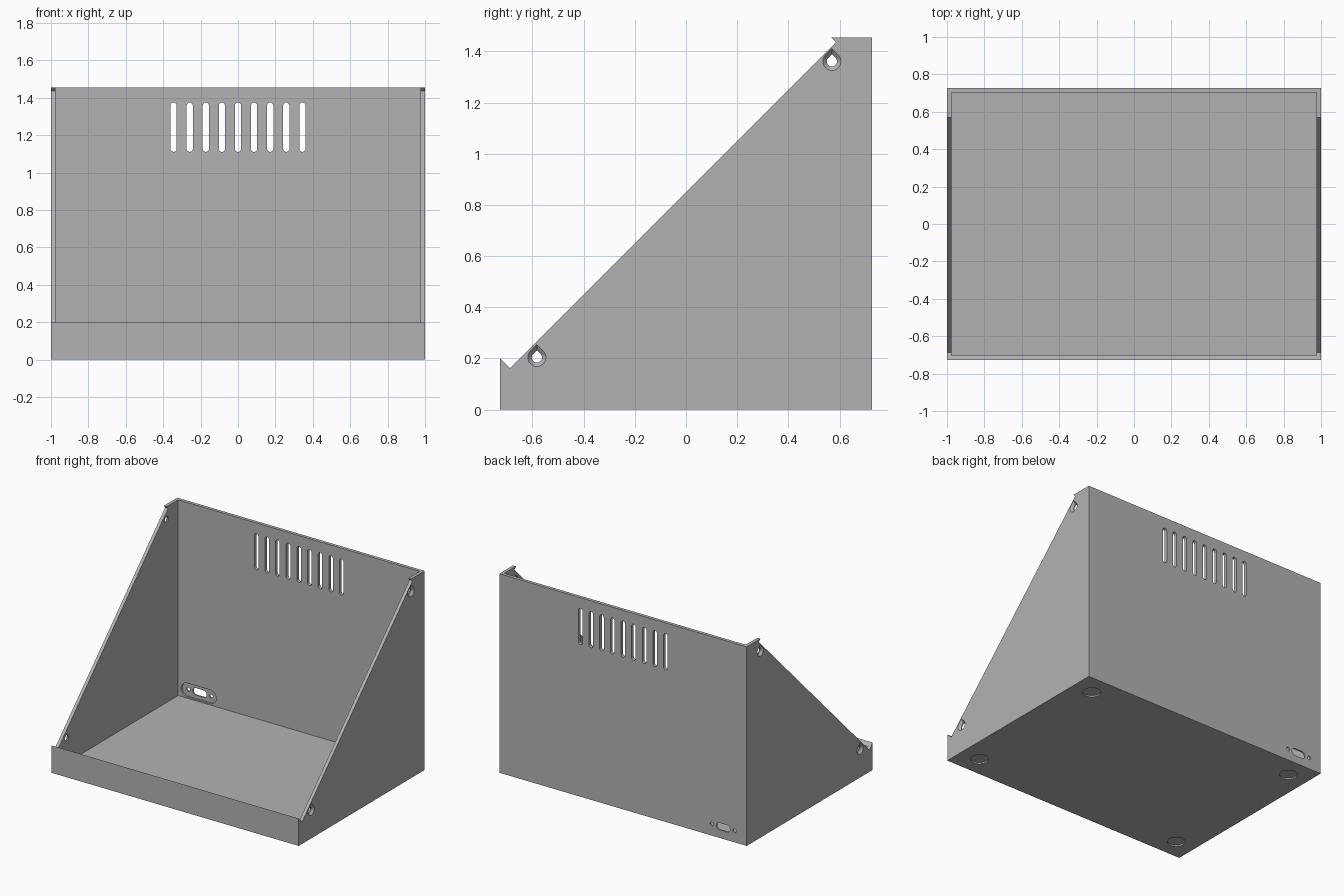
import bpy, bmesh, math

if "Cube" in bpy.data.objects:
    bpy.data.objects.remove(bpy.data.objects["Cube"])

W, D, H = 1.0, 0.727, 1.454      # half width, half depth, height
T = 0.024                        # wall thickness


def loft(name, ring_a, ring_b):
    """Closed solid between two matching rings of 3D points."""
    bm = bmesh.new()
    a = [bm.verts.new(p) for p in ring_a]
    b = [bm.verts.new(p) for p in ring_b]
    bm.faces.new(a)
    bm.faces.new(b)
    n = len(a)
    for i in range(n):
        j = (i + 1) % n
        bm.faces.new((a[i], a[j], b[j], b[i]))
    bmesh.ops.recalc_face_normals(bm, faces=bm.faces)
    mesh = bpy.data.meshes.new(name)
    bm.to_mesh(mesh)
    bm.free()
    obj = bpy.data.objects.new(name, mesh)
    bpy.context.collection.objects.link(obj)
    return obj


def pill(cx, cz, half_w, half_h, n=12):
    """Rounded slot outline, long in either direction; a circle when equal."""
    r = min(half_w, half_h)
    pts = []
    for k in range(4):
        sx = 1 if k in (0, 3) else -1
        sz = 1 if k in (0, 1) else -1
        for i in range(n // 2 + 1):
            t = (k + i / (n // 2)) * math.pi / 2
            p = (cx + sx * (half_w - r) + r * math.cos(t),
                 cz + sz * (half_h - r) + r * math.sin(t))
            if not pts or math.dist(p, pts[-1]) > 1e-5:
                pts.append(p)
    if math.dist(pts[0], pts[-1]) < 1e-5:
        pts.pop()
    return pts


def teardrop(cy, cz, r, n=24):
    """Circle with a 45 degree pointed top."""
    pts = [(cy, cz + r * math.sqrt(2))]
    for i in range(n + 1):
        t = math.radians(135 + 270 * i / n)
        pts.append((cy + r * math.cos(t), cz + r * math.sin(t)))
    return pts


def cut(body, cutter):
    mod = body.modifiers.new("cut", 'BOOLEAN')
    mod.operation, mod.solver, mod.object = 'DIFFERENCE', 'EXACT', cutter
    bpy.context.view_layer.objects.active = body
    bpy.ops.object.modifier_apply(modifier=mod.name)
    bpy.data.objects.remove(cutter)


def cut_y(body, outline, y0, y1):
    cut(body, loft("cutter", [(x, y0, z) for x, z in outline],
                   [(x, y1, z) for x, z in outline]))


# Case: slanted side profile, hollowed from above
profile = [(-D, 0), (D, 0), (D, H), (0.569, H), (0.587, 1.436),
           (-0.688, 0.161), (-D, 0.2)]
case = loft("case", [(-W, y, z) for y, z in profile],
            [(W, y, z) for y, z in profile])
inner = [(-W + T, -D + T), (W - T, -D + T), (W - T, D - T), (-W + T, D - T)]
cut(case, loft("cavity", [(x, y, T) for x, y in inner],
               [(x, y, 2) for x, y in inner]))

# Vent slots in the back wall
for i in range(-4, 5):
    cut_y(case, pill(i * 0.086, 1.243, 0.0165, 0.132), D - 0.1, D + 0.1)

# Socket: inner recess, opening and two screw holes
SX, SZ = -0.81, 0.084
cut_y(case, pill(SX, SZ, 0.142, 0.05), D - 0.1, D - 0.012)
cut_y(case, pill(SX, SZ, 0.056, 0.026), D - 0.1, D + 0.1)
for s in (-1, 1):
    cut_y(case, pill(SX + s * 0.092, SZ, 0.014, 0.014), D - 0.1, D + 0.1)

# Countersunk teardrop screw holes in both sides
for s in (-1, 1):
    for cy, cz in ((-0.583, 0.204), (0.57, 1.361)):
        small, big = teardrop(cy, cz, 0.02), teardrop(cy, cz, 0.0355)
        cut(case, loft("hole", [(s * 0.9, y, z) for y, z in small],
                       [(s * 1.1, y, z) for y, z in small]))
        wide = teardrop(cy, cz, 0.0365)
        cut(case, loft("sink", [(s * (W - 0.016), y, z) for y, z in small],
                       [(s * (W + 0.001), y, z) for y, z in wide]))

# Round foot recesses underneath
for sx in (-1, 1):
    for sy in (-1, 1):
        ring = pill(sx * 0.848, sy * 0.577, 0.06, 0.06, 16)
        cut(case, loft("foot", [(x, y, -0.1) for x, y in ring],
                       [(x, y, 0.01) for x, y in ring]))

# Single plain grey
grey = bpy.data.materials.new("grey")
grey.diffuse_color = (0.45, 0.45, 0.45, 1)
grey.use_nodes = True
grey.node_tree.nodes["Principled BSDF"].inputs["Base Color"].default_value = grey.diffuse_color
case.data.materials.clear()
case.data.materials.append(grey)
for p in case.data.polygons:
    p.material_index = 0

bpy.ops.object.select_all(action='DESELECT')
case.select_set(True)
bpy.context.view_layer.objects.active = case
bpy.ops.object.shade_smooth_by_angle(angle=math.radians(30))
